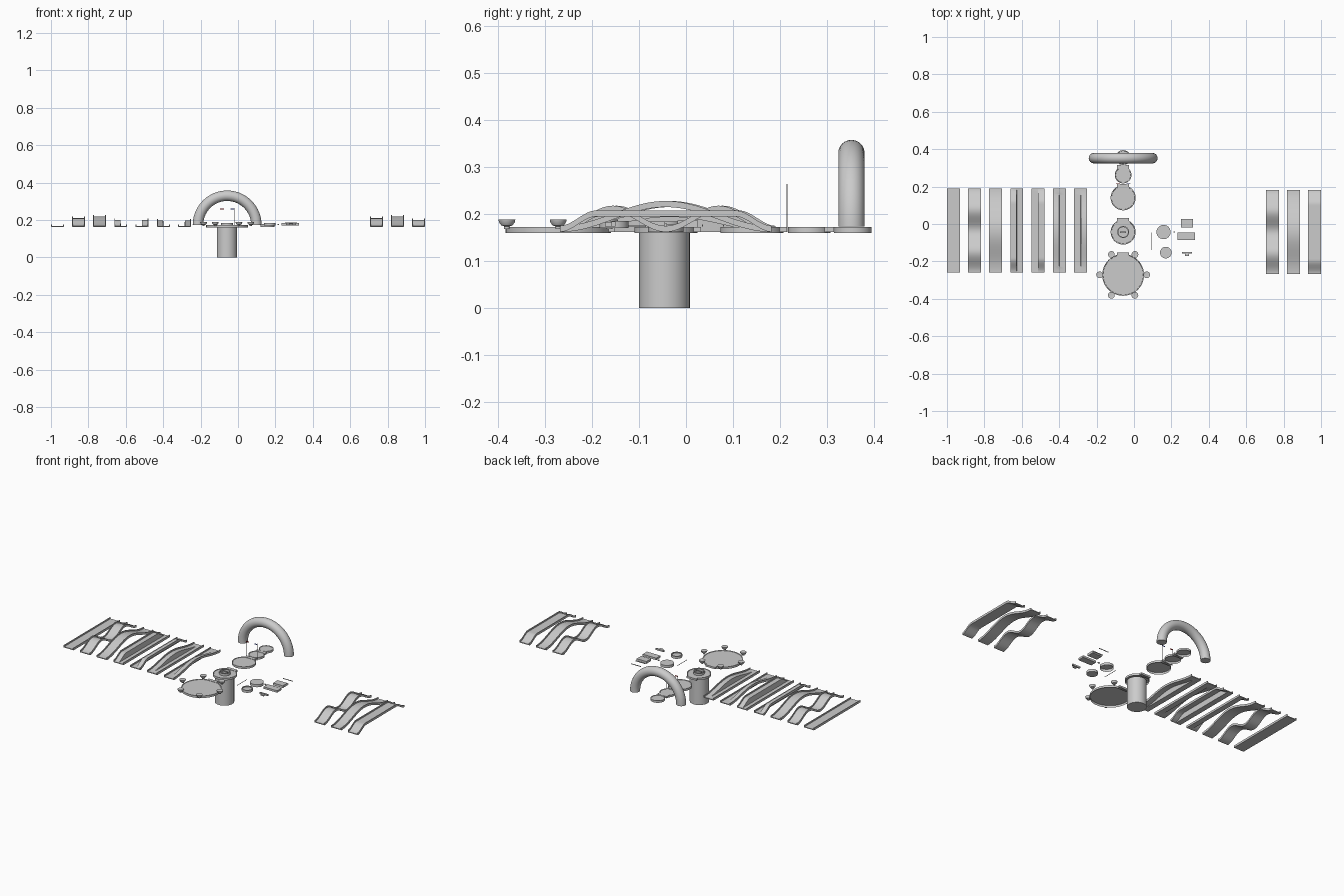
import bpy, bmesh, math
from math import pi, cos, sin

if "Cube" in bpy.data.objects:
    bpy.data.objects.remove(bpy.data.objects["Cube"])

BASE = 0.162   # underside level of all track pieces
DECK = 0.175   # top of the flat plates


def finish(name, bm, smooth=True):
    me = bpy.data.meshes.new(name)
    bmesh.ops.recalc_face_normals(bm, faces=bm.faces)
    bm.to_mesh(me)
    bm.free()
    ob = bpy.data.objects.new(name, me)
    bpy.context.collection.objects.link(ob)
    if smooth:
        bpy.ops.object.select_all(action='DESELECT')
        ob.select_set(True)
        bpy.context.view_layer.objects.active = ob
        bpy.ops.object.shade_smooth_by_angle(angle=math.radians(35))
    return ob


def lathe(name, x, y, profile, n=32):
    """Revolve (radius, z) points about a vertical axis."""
    bm = bmesh.new()
    rings = []
    for r, z in profile:
        if r == 0:
            rings.append([bm.verts.new((x, y, z))] * n)
        else:
            rings.append([bm.verts.new((x + r * cos(2 * pi * i / n), y + r * sin(2 * pi * i / n), z))
                          for i in range(n)])
    for a, b in zip(rings, rings[1:]):
        for i in range(n):
            j = (i + 1) % n
            vs = list(dict.fromkeys([a[i], a[j], b[j], b[i]]))
            if len(vs) > 2:
                bm.faces.new(vs)
    return finish(name, bm)


def box(name, x0, x1, y0, y1, z0, z1, color=None):
    bm = bmesh.new()
    bmesh.ops.create_cube(bm, size=1)
    for v in bm.verts:
        v.co.x = (x0 + x1) / 2 + v.co.x * (x1 - x0)
        v.co.y = (y0 + y1) / 2 + v.co.y * (y1 - y0)
        v.co.z = (z0 + z1) / 2 + v.co.z * (z1 - z0)
    ob = finish(name, bm, False)
    if color:
        m = bpy.data.materials.new(name)
        m.diffuse_color = color
        m.use_nodes = True
        m.node_tree.nodes["Principled BSDF"].inputs["Base Color"].default_value = m.diffuse_color
        ob.data.materials.append(m)
    return ob


def ease(t):
    t = max(0, min(1, t))
    return t * t * (3 - 2 * t)


# height profiles along a lane, t = 0..1
def flat(t): return 0
def hump(t): return 0.053 * (0.5 - 0.5 * cos(2 * pi * t))
def double_hump(t): return 0.043 * (0.5 - 0.5 * cos(4 * pi * t))
def plateau(t): return 0.033 * ease(t / 0.17) * ease((1 - t) / 0.17)
def low_hump(t): return 0.032 * (0.5 - 0.5 * cos(2 * pi * t))


def lane(name, xc, y0, left, right):
    """Shallow channel swept along y; left and right halves may rise apart."""
    w, t, h, e = 0.0345, 0.005, 0.013, 0.0008
    section = [(-w, 0), (-e, 0), (e, 0), (w, 0), (w, h), (w - t, h), (w - t, t),
               (e, t), (-e, t), (t - w, t), (t - w, h), (-w, h)]
    bm = bmesh.new()
    rows, n = [], 48
    for i in range(n + 1):
        u = i / n
        rows.append([bm.verts.new((xc + x, y0 + 0.45 * u,
                                   BASE + z + (left if x < 0 else right)(u))) for x, z in section])
    k = len(section)
    for a, b in zip(rows, rows[1:]):
        for i in range(k):
            bm.faces.new((a[i], a[(i + 1) % k], b[(i + 1) % k], b[i]))
    bm.faces.new(rows[0])
    bm.faces.new(rows[-1])
    return finish(name, bm)


# track lanes, left group then right group
lane("straight_lane", -0.965, -0.26, flat, flat)
lane("double_hump_lane", -0.853, -0.26, double_hump, double_hump)
lane("hump_lane", -0.74, -0.26, hump, hump)
lane("split_lane_left", -0.627, -0.26, plateau, flat)
lane("split_lane_right", -0.513, -0.26, flat, plateau)
lane("split_hump_left", -0.399, -0.26, low_hump, flat)
lane("split_hump_right", -0.285, -0.26, flat, low_hump)
lane("double_hump_lane_b", 0.74, -0.268, double_hump, double_hump)
lane("hump_lane_b", 0.853, -0.268, hump, hump)
lane("bridge_lane", 0.965, -0.268, plateau, plateau)

# round plates with a joining tab on the back
CX = -0.058
for name, y, r in (("large_plate", -0.272, 0.112), ("hole_plate", -0.043, 0.067),
                   ("medium_plate", 0.14, 0.067), ("small_plate", 0.262, 0.045),
                   ("tube_plate", 0.355, 0.04)):
    lathe(name, CX, y, [(r, BASE - 0.002), (r, DECK - 0.002), (r - 0.004, DECK - 0.002),
                        (r - 0.005, DECK - 0.004), (0, DECK - 0.004)], 40)
    if name != "tube_plate":
        box(name + "_tab", CX - 0.032, CX + 0.032, y + r - 0.012, y + r + 0.008, BASE, DECK - 0.002)

# cup-shaped knobs round the large plate
for i in range(6):
    a = i * pi / 3
    lathe("knob_%d" % i, CX + 0.126 * cos(a), -0.272 + 0.126 * sin(a),
          [(0, 0.168), (0.006, 0.168), (0.006, 0.174), (0.012, 0.176), (0.017, 0.183),
           (0.018, 0.189), (0.014, 0.189), (0, 0.186)], 20)

# drum below the hole plate, and its centre fitting
lathe("drum", CX - 0.001, -0.046, [(0, 0), (0.054, 0), (0.054, BASE)], 40)
lathe("hole_ring", CX, -0.043, [(0.032, 0.17), (0.032, 0.184), (0.026, 0.184), (0.026, 0.17)], 28)
box("hole_gate", CX - 0.016, CX + 0.016, -0.047, -0.039, 0.17, 0.184)

# arched tube
bm = bmesh.new()
rings = []
for i in range(41):
    a = pi * i / 40
    rings.append([bm.verts.new((CX + (0.156 + 0.028 * cos(b)) * cos(a), 0.352 + 0.028 * sin(b),
                                0.174 + (0.156 + 0.028 * cos(b)) * sin(a)))
                  for b in (2 * pi * j / 24 for j in range(24))])
for a, b in zip(rings, rings[1:]):
    for j in range(24):
        bm.faces.new((a[j], a[(j + 1) % 24], b[(j + 1) % 24], b[j]))
bm.faces.new(rings[0])
bm.faces.new(rings[-1])
finish("arched_tube", bm)

# thin flag poles
for name, x, s, col in (("red", -0.096, 1, (0.8, 0.05, 0.05, 1)), ("blue", -0.02, -1, (0.05, 0.1, 0.8, 1))):
    box(name + "_pole", x - 0.001, x + 0.001, 0.214, 0.216, BASE, 0.264)
    box(name + "_flag", min(x, x + s * 0.02), max(x, x + s * 0.02), 0.2145, 0.2155, 0.256, 0.262, col)

# loose small parts
lathe("flat_disc", 0.158, -0.043, [(0.038, BASE), (0.038, 0.178), (0, 0.178)])
lathe("puck", 0.17, -0.153, [(0, 0.17), (0.031, 0.17), (0.031, 0.185), (0.026, 0.185),
                             (0.026, 0.18), (0, 0.18)])
box("long_rod", 0.091, 0.093, -0.14, -0.045, 0.174, 0.176)
box("block", 0.25, 0.316, -0.018, 0.026, 0.172, 0.186)
box("bar", 0.233, 0.325, -0.086, -0.045, 0.172, 0.184)
box("clip", 0.257, 0.31, -0.158, -0.15, 0.174, 0.184)
box("clip_foot", 0.272, 0.294, -0.172, -0.158, 0.174, 0.182)
box("peg", 0.21, 0.22, -0.046, -0.04, 0.174, 0.18)
for i, y in enumerate((0.035, 0.08)):
    box("short_rod_%d" % i, 0.25, 0.316, y - 0.001, y + 0.001, 0.174, 0.178)
